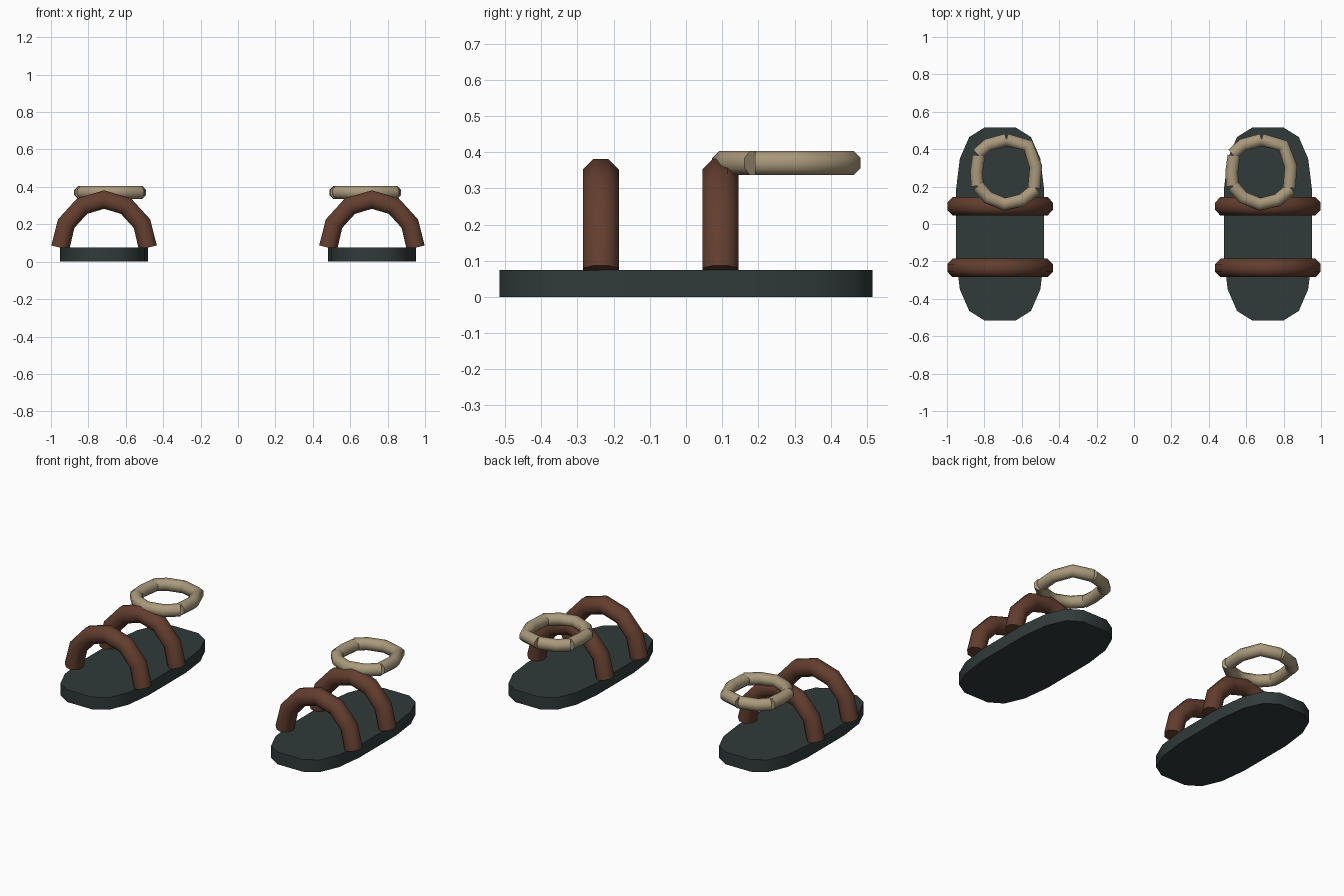
import bpy, bmesh, math
from mathutils import Vector

if "Cube" in bpy.data.objects:
    bpy.data.objects.remove(bpy.data.objects["Cube"])


def material(name, rgb):
    m = bpy.data.materials.new(name)
    m.diffuse_color = (*rgb, 1)
    m.use_nodes = True
    m.node_tree.nodes["Principled BSDF"].inputs["Base Color"].default_value = m.diffuse_color
    return m


SOLE = material("dark_slate", (0.030, 0.042, 0.042))
STRAP = material("brown_leather", (0.125, 0.048, 0.028))
RING = material("bone_beige", (0.40, 0.32, 0.20))


def finish(name, bm, mat, angle):
    bmesh.ops.recalc_face_normals(bm, faces=bm.faces)
    mesh = bpy.data.meshes.new(name)
    bm.to_mesh(mesh)
    bm.free()
    mesh.materials.append(mat)
    ob = bpy.data.objects.new(name, mesh)
    bpy.context.collection.objects.link(ob)
    bpy.ops.object.select_all(action='DESELECT')
    ob.select_set(True)
    bpy.context.view_layer.objects.active = ob
    bpy.ops.object.shade_smooth_by_angle(angle=math.radians(angle))
    return ob


def tube(name, path, side, radius, mat):
    """Eight-sided capped tube along a planar path; side is the plane normal."""
    bm = bmesh.new()
    pts = [Vector(p) for p in path]
    side = Vector(side)
    rings = []
    for i, p in enumerate(pts):
        t = (pts[min(i + 1, len(pts) - 1)] - pts[max(i - 1, 0)]).normalized()
        out = t.cross(side).normalized()
        ring = []
        for k in range(8):
            a = math.tau * (k + 0.5) / 8
            ring.append(bm.verts.new(p + radius * (math.cos(a) * side + math.sin(a) * out)))
        rings.append(ring)
    for r0, r1 in zip(rings, rings[1:]):
        for k in range(8):
            bm.faces.new((r0[k], r0[(k + 1) % 8], r1[(k + 1) % 8], r1[k]))
    bm.faces.new(rings[0])
    bm.faces.new(rings[-1])
    return finish(name, bm, mat, 50)


def sole(name, cx):
    quarter = [(0.236, 0.18), (0.215, 0.35), (0.165, 0.465), (0.085, 0.515)]
    half = quarter + [(-x, y) for x, y in reversed(quarter)]
    outline = half + [(-x, -y) for x, y in half]
    bm = bmesh.new()
    base = bm.faces.new([bm.verts.new((cx + x, y, 0)) for x, y in outline])
    top = bmesh.ops.extrude_face_region(bm, geom=[base])
    verts = [g for g in top["geom"] if isinstance(g, bmesh.types.BMVert)]
    bmesh.ops.translate(bm, verts=verts, vec=(0, 0, 0.075))
    return finish(name, bm, SOLE, 50)


# Ring pieces, as centre-line points around the ring centre, split at the joints
PIECES = [
    [(0.0, 0.172), (0.115, 0.142), (0.157, 0.03), (0.148, -0.085)],
    [(0.158, -0.09), (0.085, -0.15), (-0.01, -0.172), (-0.10, -0.135), (-0.152, -0.075)],
    [(-0.155, -0.075), (-0.16, 0.0), (-0.148, 0.088)],
    [(-0.155, 0.095), (-0.10, 0.145), (0.0, 0.172)],
]

for label, s in (("left", -1), ("right", 1)):
    cx = 0.716 * s
    sole(label + "_sole", cx)
    # Arched straps over the foot
    for part, y in (("front_strap", -0.235), ("back_strap", 0.095)):
        arch = [(cx + 0.234 * math.cos(a), y, 0.075 + 0.257 * math.sin(a))
                for a in (math.pi * i / 6 for i in range(7))]
        tube(f"{label}_{part}", arch, (0, 1, 0), 0.0535, STRAP)
    # Flat ankle ring made of short tube pieces
    for i, piece in enumerate(PIECES):
        path = [(0.682 * s + x, 0.278 + y, 0.37) for x, y in piece]
        tube(f"{label}_ankle_ring_{i + 1}", path, (0, 0, 1), 0.0365, RING)
